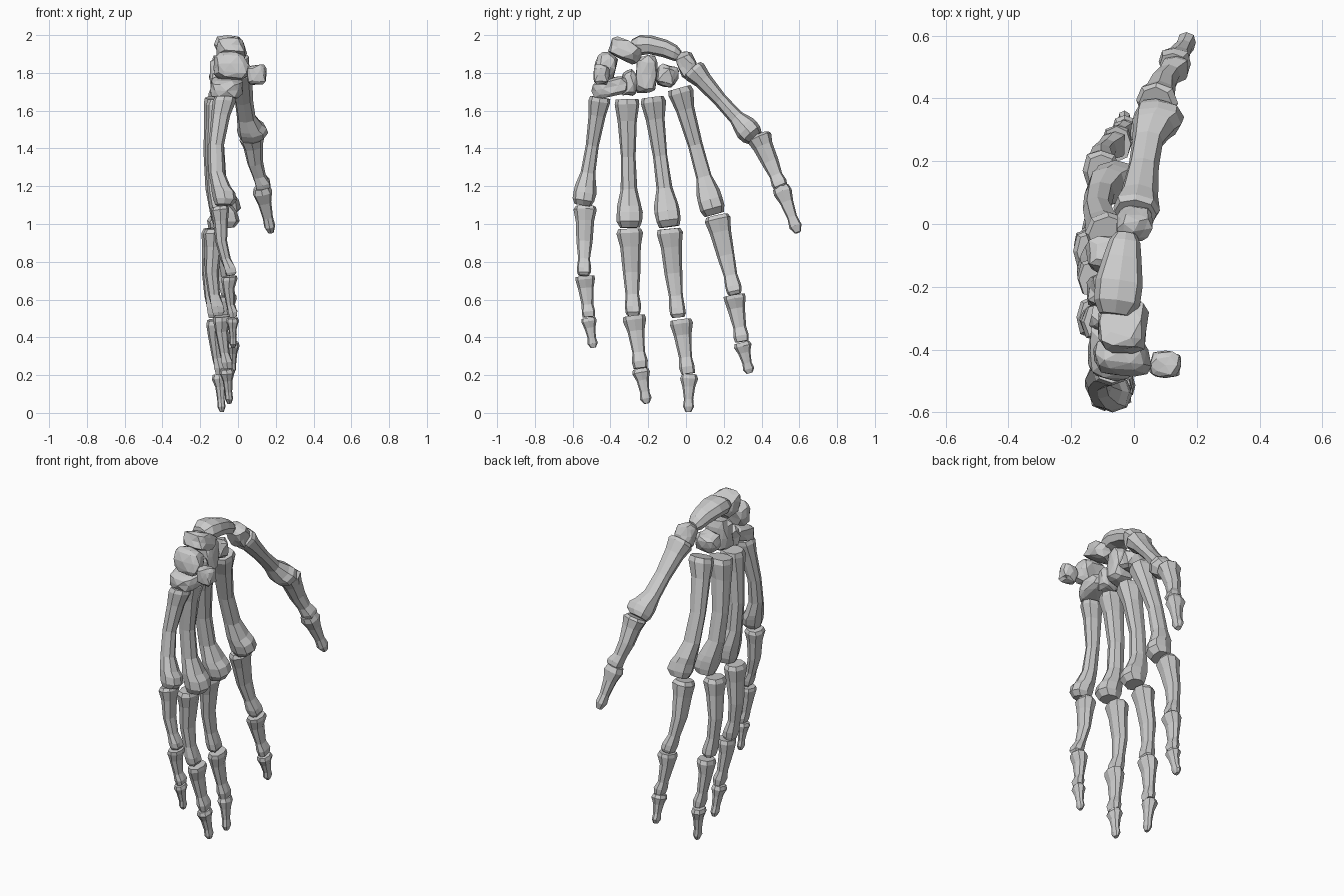
import bpy, bmesh, math, random
from mathutils import Vector, Euler

random.seed(4)
SIDES = 8

# Profiles: (position along bone, half width, half thickness, palmar shift)
METACARPAL = [(0, .060, .064, 0), (.04, .066, .070, 0), (.17, .05, .056, 0), (.45, .039, .045, 0),
              (.70, .043, .047, 0), (.83, .064, .06, .012), (.88, .068, .072, .022),
              (.95, .066, .072, .022), (1.0, .052, .05, .01)]
PROXIMAL = [(-.01, .060, .046, 0), (.04, .068, .058, 0), (.2, .056, .046, 0), (.5, .047, .036, -.006),
            (.76, .037, .031, 0), (.9, .043, .042, .01), (.97, .041, .042, .012), (1.01, .032, .03, .008)]
MIDDLE = [(-.01, .056, .044, 0), (.07, .060, .048, 0), (.28, .047, .035, -.004),
          (.7, .034, .026, 0), (.88, .041, .036, .006), (1.01, .036, .028, .004)]
DISTAL = [(-.02, .040, .032, 0), (.1, .046, .039, 0), (.32, .033, .026, 0),
          (.66, .024, .02, 0), (.86, .030, .021, 0), (1, .015, .011, 0)]


def finish(name, bm):
    bmesh.ops.recalc_face_normals(bm, faces=bm.faces)
    me = bpy.data.meshes.new(name)
    bm.to_mesh(me)
    bm.free()
    ob = bpy.data.objects.new(name, me)
    bpy.context.collection.objects.link(ob)
    return ob


def bone(name, p0, p1, profile, width=1.0, thick=1.0, bow=0.0, groove=0.0):
    """Loft faceted rings from p0 to p1; bow arches toward the back of the hand."""
    p0, p1 = Vector(p0), Vector(p1)
    d = (p1 - p0).normalized()
    side = d.cross(Vector((1, 0, 0))).normalized()
    palm = side.cross(d).normalized()
    if palm.x < 0:
        palm = -palm
    bm = bmesh.new()
    rings = []
    for t, w, h, s in profile:
        c = p0.lerp(p1, t) + palm * (s - bow * math.sin(math.pi * t))
        ring = []
        for k in range(SIDES):
            a = 2 * math.pi * k / SIDES
            ca, sa = math.cos(a), math.sin(a)
            # pulley groove between the two knuckles of each head
            g = 1 - groove if (t > .8 and k in (0, 4)) else 1
            # diagonal corners pushed out slightly for a squarer section
            j = random.uniform(.95, 1.05) * (1.06 if k % 2 else 1)
            ring.append(bm.verts.new(c + palm * ca * h * thick * g * j + side * sa * w * width * j))
        rings.append(ring)
    for a, b in zip(rings, rings[1:]):
        for k in range(SIDES):
            n = (k + 1) % SIDES
            bm.faces.new((a[k], a[n], b[n], b[k]))
    bm.faces.new(rings[0])
    bm.faces.new(rings[-1])
    return finish(name, bm)


def carpal(name, loc, half, rot=(0, 0, 0), rough=.2):
    """Irregular, blocky faceted wrist bone."""
    bm = bmesh.new()
    bmesh.ops.create_icosphere(bm, subdivisions=2, radius=1)
    m = Euler([math.radians(r) for r in rot]).to_matrix()
    for v in bm.verts:
        # push the ball toward a block, then roughen it
        p = Vector([math.copysign(abs(c) ** .65, c) for c in v.co])
        p *= random.uniform(1 - rough, 1.03)
        v.co = Vector(loc) + m @ Vector((p.x * half[0], p.y * half[1], p.z * half[2]))
    return finish(name, bm)


# Fingers: joint ends (x, y, z) for metacarpal, proximal, middle and distal bones
FINGERS = {
    "little": (.88, [(-.07, -.455, 1.67), (-.085, -.547, 1.10), (-.095, -.533, 1.09), (-.045, -.542, .73),
                     (-.045, -.535, .72), (-.03, -.515, .51), (-.03, -.517, .50), (-.025, -.49, .345)]),
    "ring": (1, [(-.095, -.312, 1.66), (-.08, -.298, .98), (-.125, -.298, .97), (-.115, -.28, .52),
                 (-.085, -.275, .51), (-.06, -.24, .24), (-.06, -.24, .23), (-.045, -.208, .05)]),
    "middle": (1, [(-.11, -.177, 1.67), (-.085, -.088, .985), (-.135, -.088, .97), (-.14, -.042, .51),
                   (-.12, -.028, .49), (-.10, .01, .21), (-.10, .017, .20), (-.085, .012, .005)]),
    "index": (1, [(-.08, -.035, 1.72), (-.075, .15, 1.05), (-.105, .165, 1.04), (-.07, .258, .63),
                  (-.055, .256, .62), (-.035, .297, .38), (-.03, .297, .37), (-.03, .337, .21)]),
}
for finger, (w, p) in FINGERS.items():
    bone(finger + "_metacarpal", p[0], p[1], METACARPAL, w, w, bow=.04)
    bone(finger + "_proximal_phalanx", p[2], p[3], PROXIMAL, w, w, bow=.012, groove=.3)
    bone(finger + "_middle_phalanx", p[4], p[5], MIDDLE, w, w, bow=.006, groove=.3)
    bone(finger + "_distal_phalanx", p[6], p[7], DISTAL, w, w)

# Thumb
bone("thumb_metacarpal", (.005, .035, 1.82), (.06, .365, 1.455), METACARPAL, .95, 1.08)
bone("thumb_proximal_phalanx", (.07, .385, 1.465), (.125, .505, 1.19), PROXIMAL, .95, 1.15, groove=.2)
bone("thumb_distal_phalanx", (.125, .505, 1.19), (.175, .592, .955), DISTAL, 1.1, 1.4)

# Wrist bones
carpal("hamate", (-.06, -.40, 1.725), (.10, .11, .055), (12, 0, 0))
carpal("hamate_body", (-.07, -.30, 1.745), (.075, .05, .075), (-10, 0, 0))
carpal("triquetrum", (-.04, -.425, 1.835), (.10, .062, .08), (-15, 0, 0))
carpal("pisiform", (.10, -.45, 1.79), (.056, .048, .06))
carpal("lunate", (-.035, -.325, 1.92), (.085, .10, .06), (-22, 0, 0))
carpal("capitate", (-.08, -.21, 1.79), (.085, .062, .115), (-6, 0, 0))
carpal("trapezoid", (-.08, -.10, 1.785), (.08, .062, .065), (-15, 0, 0))
carpal("trapezium", (.0, .005, 1.84), (.062, .055, .08), (22, 0, 0))

# Scaphoid arching over the thumb side of the wrist
SCAPHOID = [(0, .035, .05, 0), (.15, .055, .075, 0), (.4, .048, .075, 0), (.7, .048, .06, 0),
            (.9, .045, .05, 0), (1, .03, .032, 0)]
scaphoid = bone("scaphoid", (-.06, -.29, 1.935), (-.025, -.03, 1.89), SCAPHOID)
for v in scaphoid.data.vertices:
    v.co.z += .032 * (1 - ((v.co.y + .17) / .14) ** 2)
    v.co.z = min(v.co.z, 2.0)
